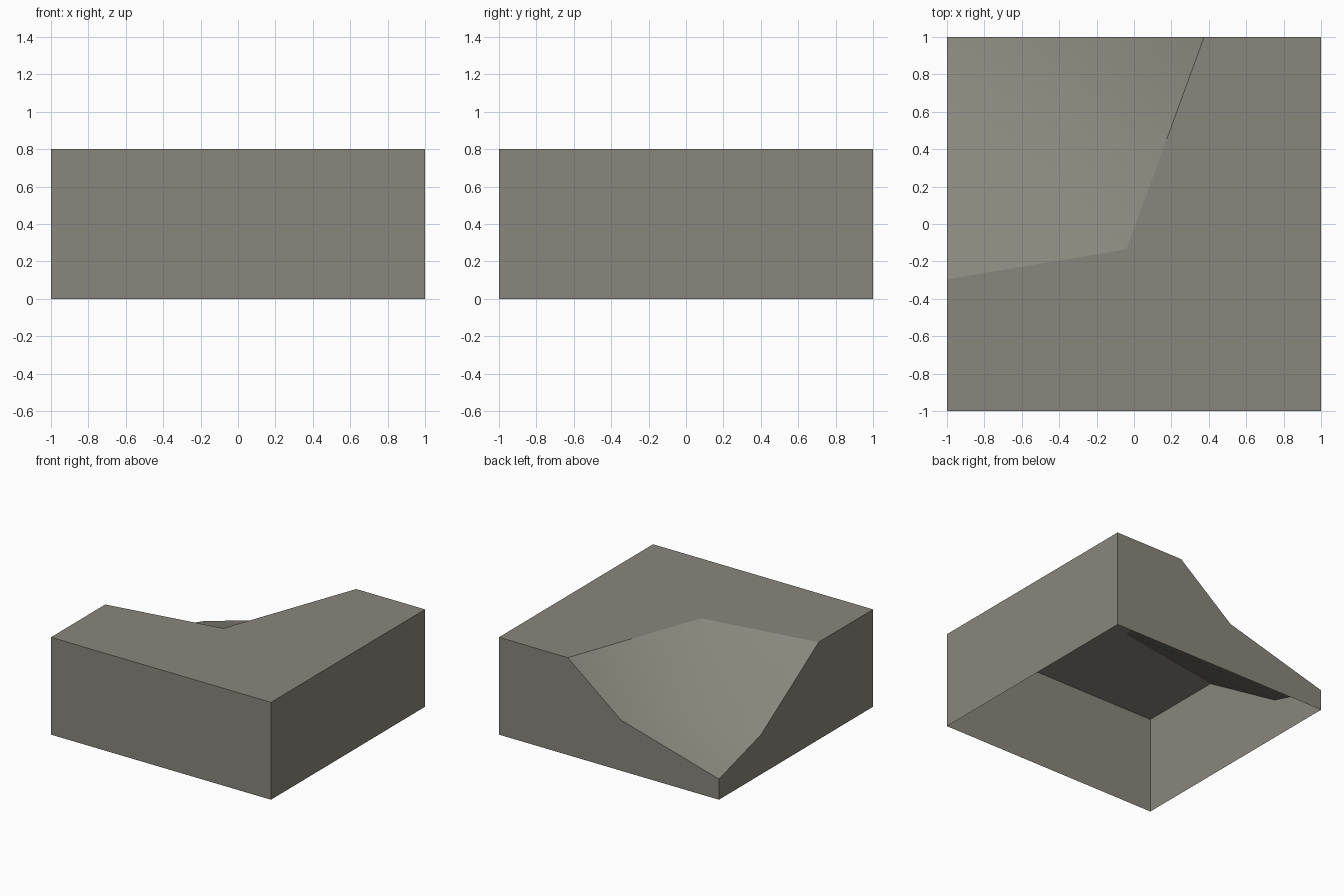
import bpy, bmesh, math

if "Cube" in bpy.data.objects:
    bpy.data.objects.remove(bpy.data.objects["Cube"])

# Single flat stone colour
stone = bpy.data.materials.new("warm_grey_stone")
stone.diffuse_color = (0.25, 0.24, 0.20, 1)
stone.use_nodes = True
stone.node_tree.nodes["Principled BSDF"].inputs["Base Color"].default_value = stone.diffuse_color

H = 0.8  # plateau height
points = {
    # plateau corners and cliff edge
    "fl": (-1, -1, H), "fr": (1, -1, H), "br": (1, 1, H),
    "edge_back": (0.375, 1, H), "edge_mid": (-0.04, -0.135, H), "edge_left": (-1, -0.295, H),
    # fold where the steep slope turns into the gentle one
    "fold_back": (-0.11, 1, 0.416), "fold_b": (-0.07, 0.78, 0.465),
    "fold_l": (-0.75, 0.5, 0.35), "fold_left": (-1, 0.455, 0.326),
    # low outer corner
    "low": (-1, 1, 0.17),
}
surface = [
    "fl fr br edge_back edge_mid edge_left",                                  # plateau
    "edge_left edge_mid fold_l", "edge_left fold_l fold_left",                # left steep slope
    "edge_mid edge_back fold_b", "edge_back fold_back fold_b",                # back steep slope
    "edge_mid fold_b fold_l",                                                 # middle ramp
    "fold_left fold_l low", "fold_l fold_b low", "fold_b fold_back low",      # gentle slope
]
# Outer walls: top rim of each side, counter-clockwise from above
sides = ["fl fr", "fr br", "br edge_back fold_back low", "low fold_left edge_left fl"]

bm = bmesh.new()
top = {n: bm.verts.new(p) for n, p in points.items()}
base = {n: bm.verts.new((points[n][0], points[n][1], 0)) for n in ("fl", "fr", "br", "low")}

for face in surface:
    bm.faces.new([top[n] for n in face.split()])

# Walls drop to the ground; the underside stays open
for side in sides:
    rim = side.split()
    bm.faces.new([base[rim[0]], base[rim[-1]]] + [top[n] for n in reversed(rim)])

mesh = bpy.data.meshes.new("corner_slope_tile")
bm.to_mesh(mesh)
bm.free()
mesh.materials.append(stone)
tile = bpy.data.objects.new("corner_slope_tile", mesh)
bpy.context.collection.objects.link(tile)

# Soft shading on the slope, crisp cliff edge and walls
bpy.context.view_layer.objects.active = tile
tile.select_set(True)
bpy.ops.object.shade_smooth_by_angle(angle=math.radians(28))
